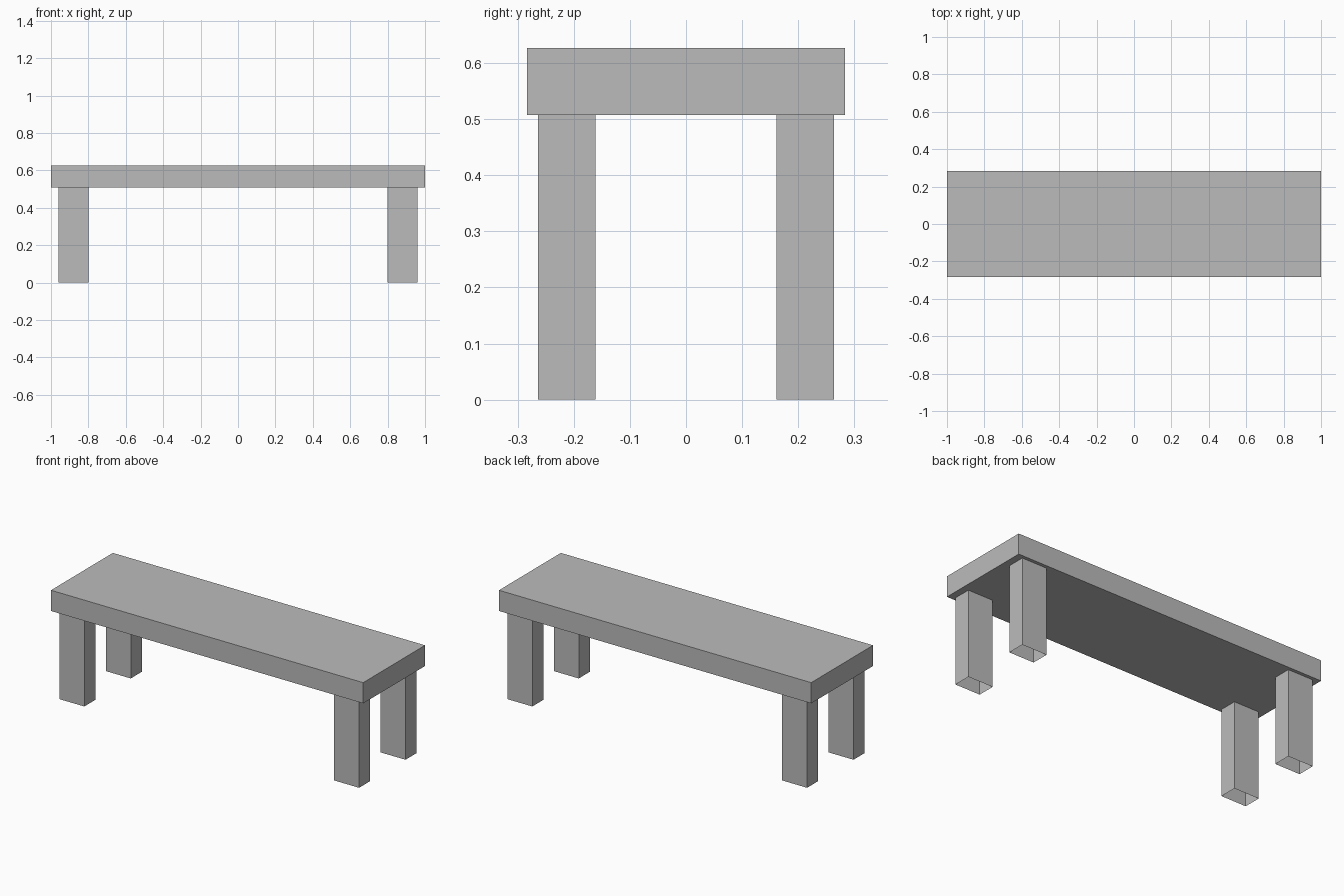
import bpy
import bmesh
from mathutils import Matrix, Vector

if "Cube" in bpy.data.objects:
    bpy.data.objects.remove(bpy.data.objects["Cube"])

grey = bpy.data.materials.new("plain grey")
grey.diffuse_color = (0.5, 0.5, 0.5, 1)
grey.use_nodes = True
grey.node_tree.nodes["Principled BSDF"].inputs["Base Color"].default_value = grey.diffuse_color


def box(name, lo, hi, open_ends=False):
    """Box between two corners, optionally without top and bottom faces."""
    lo, hi = Vector(lo), Vector(hi)
    bm = bmesh.new()
    bmesh.ops.create_cube(
        bm, size=1,
        matrix=Matrix.Translation((lo + hi) / 2) @ Matrix.Diagonal((*(hi - lo), 1)))
    if open_ends:
        bm.normal_update()
        ends = [f for f in bm.faces if abs(f.normal.z) > 0.9]
        bmesh.ops.delete(bm, geom=ends, context='FACES_ONLY')
    mesh = bpy.data.meshes.new(name)
    bm.to_mesh(mesh)
    bm.free()
    mesh.materials.append(grey)
    obj = bpy.data.objects.new(name, mesh)
    bpy.context.collection.objects.link(obj)
    return obj


# Seat slab
SEAT_BOTTOM = 0.507
box("seat", (-1, -0.283, SEAT_BOTTOM), (1, 0.283, 0.627))

# Four hollow legs, open at the bottom
for x, side in ((-0.88, "left"), (0.88, "right")):
    for y, end in ((-0.2125, "front"), (0.2125, "back")):
        box(f"{end}_{side}_leg",
            (x - 0.08, y - 0.051, 0), (x + 0.08, y + 0.051, SEAT_BOTTOM),
            open_ends=True)
